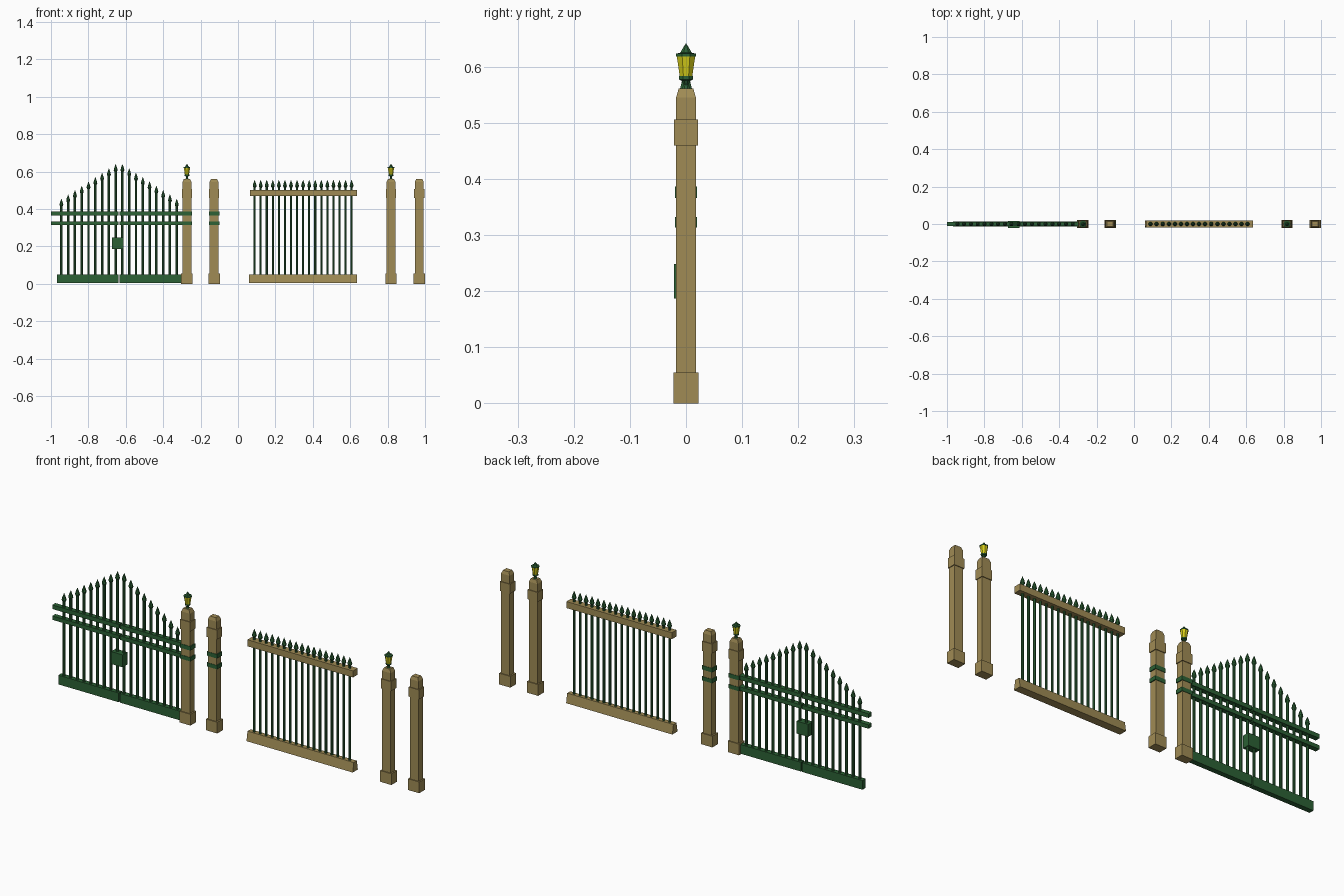
import bpy, math

if "Cube" in bpy.data.objects:
    bpy.data.objects.remove(bpy.data.objects["Cube"])


def material(name, rgb):
    m = bpy.data.materials.new(name)
    m.diffuse_color = (*rgb, 1)
    m.use_nodes = True
    m.node_tree.nodes["Principled BSDF"].inputs["Base Color"].default_value = m.diffuse_color
    return m


STONE = material("tan_stone", (0.35, 0.26, 0.09))
GREEN = material("green_iron", (0.025, 0.12, 0.035))
GLASS = material("yellow_glass", (0.68, 0.62, 0.01))


def build(name, lofts, mat):
    """One object from several lofts, each a list of rings of points."""
    verts, faces = [], []
    for rings in lofts:
        o, n = len(verts), len(rings[0])
        for r in rings:
            verts += r
        for k in range(len(rings) - 1):
            for i in range(n):
                j = (i + 1) % n
                a = o + k * n
                faces.append((a + i, a + j, a + n + j, a + n + i))
        faces.append(tuple(o + i for i in reversed(range(n))))
        faces.append(tuple(o + (len(rings) - 1) * n + i for i in range(n)))
    me = bpy.data.meshes.new(name)
    me.from_pydata(verts, [], faces)
    me.materials.append(mat)
    ob = bpy.data.objects.new(name, me)
    bpy.context.collection.objects.link(ob)
    return ob


def rect(x0, x1, y0, y1, z):
    return [(x0, y0, z), (x1, y0, z), (x1, y1, z), (x0, y1, z)]


def box(x0, x1, y0, y1, z0, z1):
    return [rect(x0, x1, y0, y1, z0), rect(x0, x1, y0, y1, z1)]


def pier(cx, profile):
    """Rectangular column from (half x, half y, z) sections."""
    return [rect(cx - hx, cx + hx, -hy, hy, z) for hx, hy, z in profile]


def turned(cx, profile, n=8):
    """Round part from (radius, z) sections."""
    t = [2 * math.pi * (i + 0.5) / n for i in range(n)]
    s = 1 / math.cos(math.pi / n)
    return [[(cx + r * s * math.cos(a), r * s * math.sin(a), z) for a in t] for r, z in profile]


def spear(cx, z0, top, r):
    """Upright bar with a pointed spear head."""
    return turned(cx, [(r, z0), (r, top - 0.042), (0.0105, top - 0.033),
                       (0.0075, top - 0.02), (0.0004, top)])


# Stone posts
POSTS = [-0.273, -0.128, 0.818, 0.969]
for i, x in enumerate(POSTS):
    build(f"post_{i + 1}", [
        pier(x, [(0.0305, 0.022, 0), (0.0305, 0.022, 0.055)]),
        pier(x, [(0.0235, 0.0175, 0.05), (0.0235, 0.0175, 0.545), (0.016, 0.013, 0.561)]),
        pier(x, [(0.0275, 0.021, 0.459), (0.0275, 0.021, 0.506)])], STONE)

# Lanterns on two of the posts
for i, x in enumerate((POSTS[0], POSTS[2])):
    build(f"lantern_frame_{i + 1}", [
        turned(x, [(0.008, 0.56), (0.004, 0.568), (0.008, 0.575), (0.0125, 0.577), (0.0125, 0.583)]),
        turned(x, [(0.0175, 0.618), (0.0175, 0.623), (0.01, 0.625), (0.0075, 0.63), (0.0004, 0.641)])], GREEN)
    build(f"lantern_glass_{i + 1}", [turned(x, [(0.011, 0.582), (0.0165, 0.619)])], GLASS)

# Hinge bands on the gate posts
RAILS = [(0.313, 0.332), (0.366, 0.386)]
for i, x in enumerate(POSTS[:2]):
    build(f"hinge_bands_{i + 1}",
          [box(x - 0.028, x + 0.028, -0.0195, 0.0195, a, b) for a, b in RAILS], GREEN)

# Two mirrored gate leaves
CX = -0.636
for side, name in ((-1, "left"), (1, "right")):
    def span(a, b):
        return sorted((CX + side * a, CX + side * b))
    build(f"gate_bottom_rail_{name}", [box(*span(0.003, 0.331), -0.0125, 0.0125, 0.005, 0.05)], GREEN)
    build(f"gate_cross_rails_{name}",
          [box(*span(0.003, 0.364), -0.012, 0.012, a, b) for a, b in RAILS], GREEN)
    build(f"gate_bars_{name}",
          [spear(CX + side * (0.018 + 0.0363 * k), 0.04, 0.64 - 0.0232 * k, 0.0065)
           for k in range(9)], GREEN)

# Lock box in the middle of the gate
build("gate_lock", [box(-0.674, -0.611, -0.0215, 0.015, 0.187, 0.248)], GREEN)

# Fence panel: sloped plinth, top rail and pickets
build("fence_plinth", [[rect(0.06, 0.637, -0.02, 0.02, 0.004),
                        rect(0.06, 0.637, -0.012, 0.012, 0.05)]], STONE)
build("fence_top_rail", [box(0.064, 0.637, -0.018, 0.018, 0.47, 0.502)], STONE)
build("fence_bars", [spear(0.089 + 0.0324 * k, 0.04, 0.555, 0.0055) for k in range(17)], GREEN)
